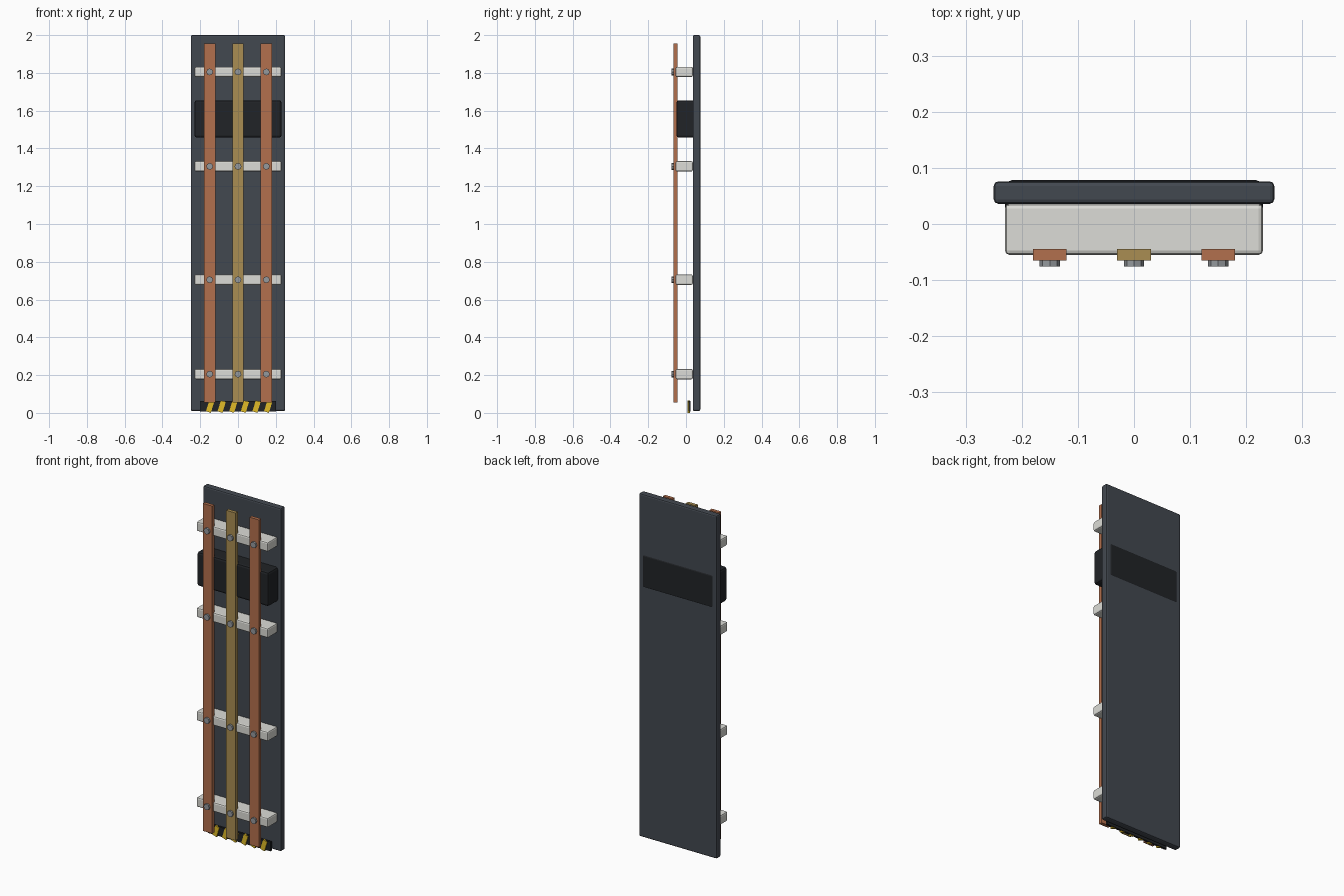
import bpy, math

if "Cube" in bpy.data.objects:
    bpy.data.objects.remove(bpy.data.objects["Cube"])


def material(name, rgb):
    m = bpy.data.materials.new(name)
    m.diffuse_color = (*rgb, 1)
    m.use_nodes = True
    m.node_tree.nodes["Principled BSDF"].inputs["Base Color"].default_value = m.diffuse_color
    return m


SLATE = material("slate", (0.055, 0.065, 0.08))
BLACK = material("black", (0.015, 0.017, 0.02))
CERAMIC = material("ceramic", (0.72, 0.72, 0.68))
COPPER = material("copper", (0.45, 0.16, 0.075))
BRASS = material("brass", (0.4, 0.27, 0.085))
STEEL = material("steel", (0.3, 0.32, 0.34))
YELLOW = material("yellow", (0.75, 0.5, 0.02))


def box(name, x, y, z, mat, bevel=0, tilt=0, segments=1):
    """Box from (min, max) ranges, optionally bevelled and tilted about y."""
    bpy.ops.mesh.primitive_cube_add(size=1, location=[sum(r) / 2 for r in (x, y, z)])
    ob = bpy.context.object
    ob.name = name
    ob.scale = [r[1] - r[0] for r in (x, y, z)]
    bpy.ops.object.transform_apply(location=False, rotation=False, scale=True)
    ob.rotation_euler.y = tilt
    ob.data.materials.append(mat)
    if bevel:
        mod = ob.modifiers.new("bevel", "BEVEL")
        mod.width = bevel
        mod.segments = segments
    return ob


# Back panel and the dark housing that passes through it
box("back_panel", (-0.25, 0.25), (0.036, 0.076), (0.01, 2.0), SLATE, 0.008, segments=2)
box("housing", (-0.23, 0.23), (-0.05, 0.078), (1.457, 1.655), BLACK, 0.012, segments=2)

# Three vertical busbars
BAR_X = (-0.15, 0, 0.15)
for i, x in enumerate(BAR_X):
    box(f"busbar_{i}", (x - 0.03, x + 0.03), (-0.065, -0.045), (0.055, 1.955),
        BRASS if x == 0 else COPPER)

# Insulator crossbars with a bolt at each busbar
for i, z in enumerate((0.205, 0.705, 1.305, 1.805)):
    box(f"insulator_{i}", (-0.23, 0.23), (-0.055, 0.036), (z - 0.0275, z + 0.0275),
        CERAMIC, 0.008, segments=2)
    for j, x in enumerate(BAR_X):
        bpy.ops.mesh.primitive_cylinder_add(vertices=8, radius=0.018, depth=0.02,
                                            location=(x, -0.066, z),
                                            rotation=(math.pi / 2, 0, 0))
        bolt = bpy.context.object
        bolt.name = f"bolt_{i}_{j}"
        bolt.data.materials.append(STEEL)

# Hazard strip along the bottom with slanted stripes
box("hazard_strip", (-0.2, 0.2), (0.012, 0.024), (0.008, 0.062), BLACK)
for i in range(6):
    x = -0.148 + i * 0.0615
    box(f"hazard_stripe_{i}", (x - 0.0135, x + 0.0135), (0.008, 0.02), (0.003, 0.063),
        YELLOW, tilt=0.3)
